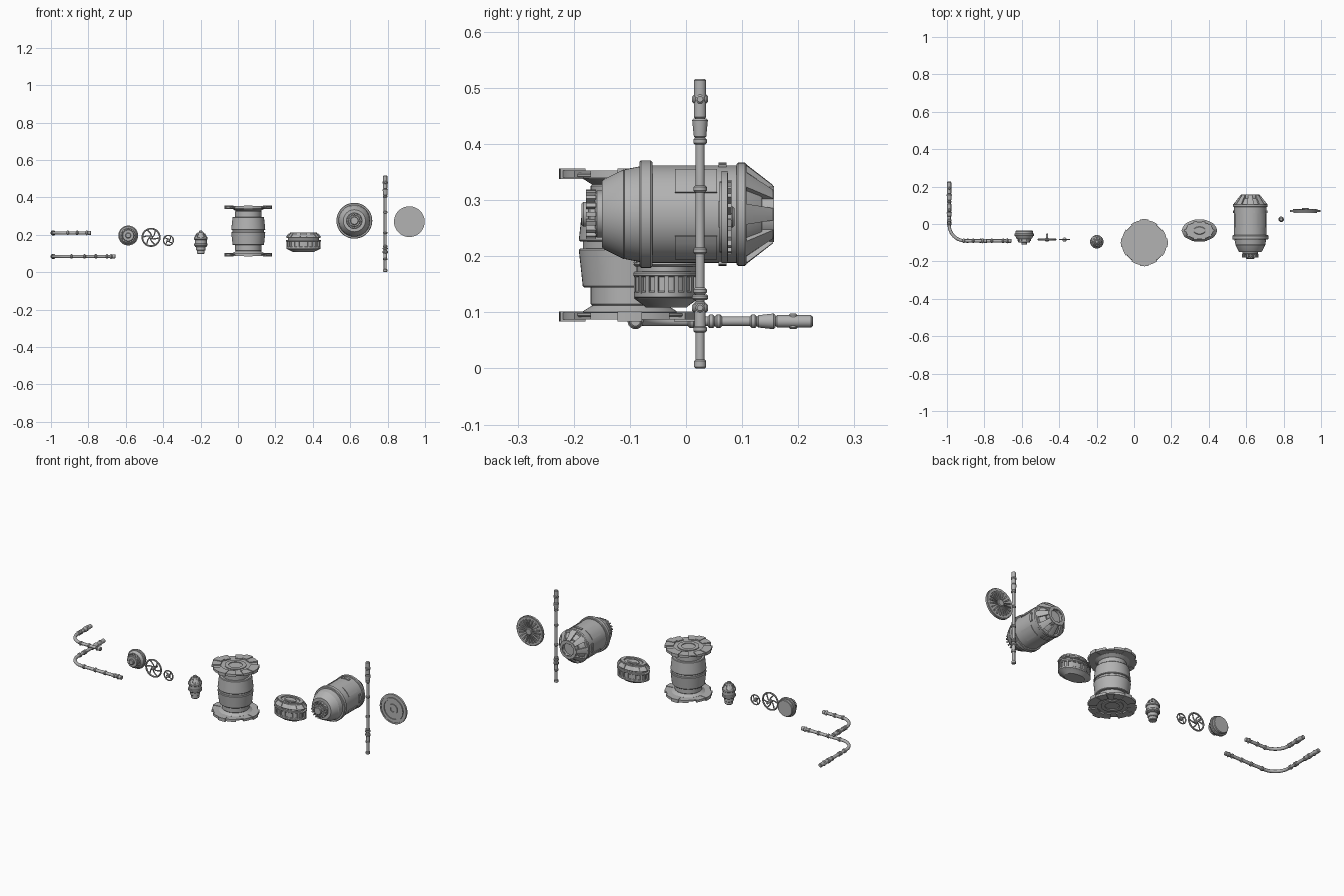
import bpy, bmesh
from math import sin, cos, pi, radians
from mathutils import Matrix

if "Cube" in bpy.data.objects:
    bpy.data.objects.remove(bpy.data.objects["Cube"])

grey = bpy.data.materials.new("plain grey")
grey.use_nodes = True
grey.diffuse_color = (.45, .45, .45, 1)
shader = next(node for node in grey.node_tree.nodes if node.type == 'BSDF_PRINCIPLED')
shader.inputs["Base Color"].default_value = grey.diffuse_color

UPRIGHT = Matrix()
ALONG_X = Matrix.Rotation(pi / 2, 4, 'Y')
ALONG_Y = Matrix.Rotation(-pi / 2, 4, 'X')
CHAMFER = .003


def select_only(obj):
    bpy.ops.object.select_all(action='DESELECT')
    obj.select_set(True)
    bpy.context.view_layer.objects.active = obj


def smooth(obj):
    select_only(obj)
    bpy.ops.object.shade_smooth_by_angle(angle=radians(32))


class Part:
    """Collects turned solids around one axis, then places them as one object."""

    def __init__(self):
        self.bm = bmesh.new()

    def turn(self, profile, start=0, sweep=360, steps=48):
        """Sweep a closed (radius, height) outline; a partial sweep gets end caps."""
        full = sweep == 360
        rings = []
        for i in range(steps if full else steps + 1):
            a = radians(start + sweep * i / steps)
            rings.append([self.bm.verts.new((r * cos(a), r * sin(a), h)) for r, h in profile])
        for i in range(steps):
            here, there = rings[i], rings[(i + 1) % len(rings)]
            for j in range(len(profile)):
                self.bm.faces.new((here[j - 1], there[j - 1], there[j], here[j]))
        if not full:
            self.bm.faces.new(rings[0])
            self.bm.faces.new(rings[-1])

    def disc(self, radius, low, high, tip=None):
        """Chamfered cylinder, or a cone when the tip radius differs."""
        tip = tip or radius
        c = min(CHAMFER, (high - low) / 4)
        edge = [(radius - c, low), (radius, low + c), (tip, high - c), (tip - c, high)]
        axis = [(0, high), (0, low)]
        outline = edge + axis
        rings = [[self.bm.verts.new((r * cos(a), r * sin(a), h)) for r, h in edge]
                 for a in (2 * pi * i / 48 for i in range(48))]
        for i, here in enumerate(rings):
            for j in range(1, len(edge)):
                self.bm.faces.new((rings[i - 1][j - 1], here[j - 1], here[j], rings[i - 1][j]))
        for end in (0, -1):
            self.bm.faces.new([ring[end] for ring in rings])

    def ring(self, inner, outer, low, high):
        self.turn([(inner, low), (outer, low), (outer, high), (inner, high)])

    def teeth(self, count, width, inner, outer, low, high, taper=0, offset=0):
        """Evenly spaced blocks, leaning inwards by the taper."""
        outline = [(inner, low), (outer, low), (outer - taper, high), (inner - taper, high)]
        for i in range(count):
            self.turn(outline, offset + 360 * i / count - width / 2, width, steps=4)

    def mirror(self):
        bm = self.bm
        bmesh.ops.mirror(bm, geom=bm.verts[:] + bm.edges[:] + bm.faces[:], axis='Z')

    def place(self, name, location, direction=UPRIGHT, widen=1):
        bm = self.bm
        bmesh.ops.recalc_face_normals(bm, faces=bm.faces)
        stretch = Matrix.Diagonal((widen, 1, 1, 1))
        bm.transform(Matrix.Translation(location) @ direction @ stretch)
        mesh = bpy.data.meshes.new(name)
        bm.to_mesh(mesh)
        bm.free()
        mesh.materials.append(grey)
        obj = bpy.data.objects.new(name, mesh)
        bpy.context.collection.objects.link(obj)
        smooth(obj)


def tube(name, path, radius):
    curve = bpy.data.curves.new(name, 'CURVE')
    curve.dimensions = '3D'
    curve.bevel_depth, curve.bevel_resolution, curve.use_fill_caps = radius, 4, True
    line = curve.splines.new('POLY')
    line.points.add(len(path) - 1)
    for point, place in zip(line.points, path):
        point.co = (*place, 1)
    curve.materials.append(grey)
    obj = bpy.data.objects.new(name, curve)
    bpy.context.collection.objects.link(obj)
    select_only(obj)
    bpy.ops.object.convert(target='MESH')
    smooth(bpy.context.object)


def collars(name, spots, location, direction, socket):
    """Equal rings at the given spots, and a flared socket running up to the end."""
    part = Part()
    for spot in spots:
        part.disc(.012, spot - .006, spot + .006)
    start, end = socket
    neck = start + (end - start) / 3
    part.disc(.011, start, neck, tip=.014)
    part.disc(.011, neck, end)
    part.place(name, location, direction)


def bolt(name, location, direction):
    part = Part()
    part.disc(.008, -.014, .014)
    part.place(name, location, direction)


# Bent pipes with collars and end sockets
PIPE_X, PIPE_Y, BEND = -.988, -.09, .085


def bent_pipe(name, z, side_end, back_end, side_spots, back_spots, socket_length):
    quarter = [i * pi / 24 for i in range(13)]
    arc = [(PIPE_X + BEND * (1 - cos(a)), PIPE_Y + BEND * (1 - sin(a)), z) for a in quarter]
    tube(name, [(PIPE_X, back_end, z), *arc, (side_end, PIPE_Y, z)], .0085)
    collars(name + "_side_collars", side_spots, (0, PIPE_Y, z), ALONG_X,
            (side_end - .03, side_end))
    collars(name + "_back_collars", back_spots, (PIPE_X, 0, z), ALONG_Y,
            (back_end - socket_length, back_end))
    bolt(name + "_bolt", (PIPE_X, back_end - .035, z), UPRIGHT)


bent_pipe("lower_pipe", .084, -.655, .226, (-.89, -.82, -.76, -.7), (.01, .045, .058, .12), .1)
bent_pipe("upper_pipe", .21, -.785, .11, (-.91, -.86), (0, .02), .07)

# Standing rod
ROD_X, ROD_Y = .787, .025
rod = Part()
rod.disc(.008, 0, .5)
rod.disc(.011, 0, .016)
rod.disc(.01, .07, .12)
rod.disc(.014, .122, .132)
rod.place("rod", (ROD_X, ROD_Y, 0))
collars("rod_collars", (.07, .138, .21, .32, .405), (ROD_X, ROD_Y, 0), UPRIGHT, (.41, .516))
for height in (.108, .48):
    for direction in (ALONG_X, ALONG_Y):
        bolt("rod_bolt", (ROD_X, ROD_Y, height), direction)

# Stepped hub
hub = Part()
hub.disc(.015, -.11, -.09)
hub.disc(.032, -.1, -.07)
hub.disc(.042, -.08, -.05, tip=.053)
hub.disc(.053, -.065, -.05)
hub.disc(.046, -.055, -.036)
hub.teeth(12, 14, .03, .037, -.092, -.076)
hub.place("hub", (-.587, 0, .196), ALONG_Y)


# Hand wheels with curved spokes
def hand_wheel(name, x, z, radius, thick, spokes, stub):
    y = -.083
    rim = radius - thick
    wheel = Part()
    circle = [i * pi / 4 for i in range(8)]
    wheel.turn([(rim + thick * cos(a), thick * sin(a)) for a in circle])
    wheel.disc(.01, -.01, .007)
    wheel.disc(.006, 0, stub)
    wheel.place(name, (x, y, z), ALONG_Y)
    for i in range(spokes):
        path = []
        for step in range(7):
            part_way = step / 6
            a = 2 * pi * i / spokes + sin(part_way * pi / 2)
            path.append((x + rim * part_way * cos(a), y, z + rim * part_way * sin(a)))
        tube(name + "_spoke", path, thick * .75)


hand_wheel("large_wheel", -.465, .186, .051, .0045, 6, .032)
hand_wheel("small_wheel", -.372, .17, .03, .0035, 4, .012)

# Ribbed bulb
bulb = Part()
bulb.disc(.021, .098, .12)
bulb.disc(.025, .115, .14)
bulb.disc(.032, .135, .19)
for low in (.14, .173):
    bulb.disc(.036, low, low + .014)
bulb.disc(.029, .185, .213, tip=.017)
bulb.disc(.01, .21, .222)
bulb.teeth(8, 18, .024, .035, .186, .208, taper=.012)
bulb.place("bulb", (-.199, -.095, 0))

# Drum with toothed end plates, one half mirrored
drum = Part()
drum.disc(.084, -.01, .02)
drum.disc(.091, .006, .076, tip=.084)
drum.disc(.07, .06, .108)
drum.disc(.06, .1, .122, tip=.085)
drum.disc(.115, .12, .128)
drum.ring(.035, .055, .12, .132)
drum.teeth(4, 20, .08, .126, .118, .136)
drum.teeth(8, 26, .075, .121, .12, .133, offset=22.5)
drum.mirror()
drum.place("drum", (.055, -.1, .22))

# Oval canister
canister = Part()
canister.disc(.04, .109, .128, tip=.058)
canister.disc(.058, .124, .138)
canister.disc(.053, .13, .19)
canister.disc(.059, .163, .173)
canister.disc(.059, .182, .206, tip=.048)
canister.ring(.034, .046, .2, .213)
canister.disc(.021, .2, .213)
canister.teeth(20, 7, .05, .058, .134, .168)
canister.teeth(10, 14, .05, .06, .188, .207, taper=.01)
canister.place("oval_canister", (.35, -.035, 0), widen=1.58)

# Large capsule: stepped nose, banded body, framed tapered tail
capsule = Part()
for step in range(4):
    capsule.disc(.022 + step * .01, -.186 + step * .012, -.13)
capsule.disc(.062, -.15, -.108, tip=.08)
capsule.disc(.08, -.112, -.07, tip=.087)
capsule.disc(.087, -.08, .1)
capsule.disc(.096, -.083, -.06)
capsule.disc(.092, .09, .108)
capsule.disc(.08, .1, .135, tip=.06)
capsule.ring(.036, .05, .125, .157)
capsule.teeth(8, 24, .07, .09, .106, .155, taper=.038)
capsule.teeth(16, 10, .03, .044, -.178, -.16)
capsule.teeth(4, 38, .08, .09, -.02, .055, offset=45)
capsule.teeth(4, 30, .08, .092, .058, .072)
capsule.place("capsule", (.622, 0, .275), ALONG_Y)

# Round lid, ringed in front and finned behind
lid = Part()
lid.disc(.08, .065, .075)
for inner, outer in ((.054, .063), (.014, .028)):
    lid.ring(inner, outer, .06, .07)
lid.ring(.074, .082, .063, .074)
lid.disc(.019, .07, .086)
lid.teeth(20, 7, .018, .066, .072, .081)
lid.place("lid", (.916, 0, .27), ALONG_Y)
